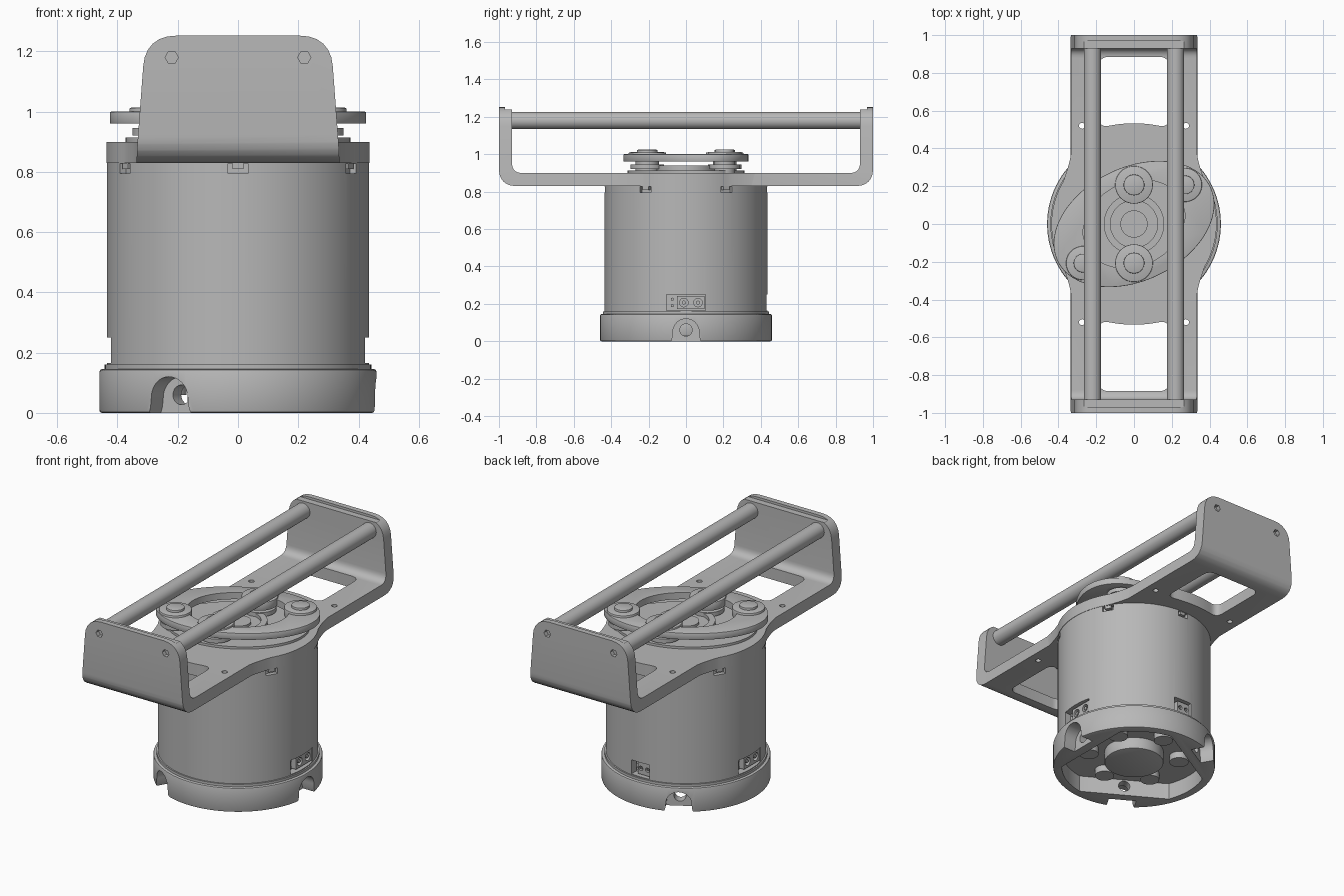
import bpy, bmesh
from math import sin, cos, pi, radians, sqrt
from mathutils import Matrix

cube = bpy.data.objects.get("Cube")
if cube:
    bpy.data.objects.remove(cube, do_unlink=True)

grey = bpy.data.materials.new("machined_grey")
grey.use_nodes = True
COLOUR = (0.48, 0.48, 0.48, 1)
grey.diffuse_color = COLOUR
grey.node_tree.nodes["Principled BSDF"].inputs["Base Color"].default_value = COLOUR


def prism(name, pts, a, b, axis="z", turn=0, bevel=0):
    """Extrude a 2D outline from a to b along an axis, then turn it about z."""
    place = {"z": lambda u, v, w: (u, v, w),
             "y": lambda u, v, w: (u, w, v),
             "x": lambda u, v, w: (w, u, v)}[axis]
    bm = bmesh.new()
    rings = [[bm.verts.new(place(u, v, w)) for u, v in pts] for w in (a, b)]
    n = len(pts)
    caps = [bm.faces.new(r) for r in rings]
    for i in range(n):
        j = (i + 1) % n
        bm.faces.new((rings[0][i], rings[0][j], rings[1][j], rings[1][i]))
    bmesh.ops.recalc_face_normals(bm, faces=bm.faces)
    if bevel:
        edges = list({e for f in caps for e in f.edges})
        bmesh.ops.bevel(bm, geom=edges, offset=bevel, segments=2, profile=0.5, affect="EDGES")
    bm.transform(Matrix.Rotation(radians(turn), 4, "Z"))
    mesh = bpy.data.meshes.new(name)
    bm.to_mesh(mesh)
    bm.free()
    mesh.materials.append(grey)
    obj = bpy.data.objects.new(name, mesh)
    bpy.context.collection.objects.link(obj)
    return obj


def circle(r, u=0, v=0, n=32):
    return [(u + r * cos(2 * pi * i / n), v + r * sin(2 * pi * i / n)) for i in range(n)]


def box(u0, u1, v0, v1):
    return [(u0, v0), (u1, v0), (u1, v1), (u0, v1)]


def rounded(corners, n=6):
    """Outline with each (u, v, radius) corner softened by a quadratic arc."""
    out = []
    for i, (u, v, r) in enumerate(corners):
        if not r:
            out.append((u, v))
            continue
        ends = []
        for k in (i - 1, (i + 1) % len(corners)):
            du, dv = corners[k][0] - u, corners[k][1] - v
            d = sqrt(du * du + dv * dv)
            ends.append((u + du / d * r, v + dv / d * r))
        (p, q), (s, t) = ends
        for k in range(n + 1):
            f = k / n
            g, h, m = (1 - f) ** 2, 2 * f * (1 - f) * 0.9, f * f
            w = g + h + m
            out.append(((g * p + h * u + m * s) / w, (g * q + h * v + m * t) / w))
    return out


def combine(obj, others, op="DIFFERENCE"):
    """Apply booleans and discard the helper solids."""
    for o in others:
        mod = obj.modifiers.new("cut", "BOOLEAN")
        mod.operation, mod.solver, mod.object = op, "EXACT", o
    dg = bpy.context.evaluated_depsgraph_get()
    dg.update()
    mesh = bpy.data.meshes.new_from_object(obj.evaluated_get(dg))
    obj.modifiers.clear()
    obj.data = mesh
    for o in others:
        bpy.data.objects.remove(o, do_unlink=True)
    return obj


# Base ring: hollow underside, three arched cable notches with through holes
base = prism("base_ring", circle(0.46, n=96), 0, 0.145, bevel=0.008)
cavity = []
for i in range(120):
    t = 2 * pi * i / 120
    off = (t + pi / 3) % (2 * pi / 3) - pi / 3
    r = min(0.41, 0.32 / cos(off))
    cavity.append((r * cos(t), r * sin(t)))
arch = [(-0.085, -0.02), (0.085, -0.02), (0.073, 0.02)]
arch += [(0.07 * cos(pi * i / 16), 0.05 + 0.07 * sin(pi * i / 16)) for i in range(17)]
arch += [(-0.073, 0.02)]
cutters = [prism("cavity_cutter", cavity, -0.05, 0.1)]
for a in (0, 120, 240):
    cutters.append(prism("notch_cutter", arch, 0.375, 0.6, "x", a))
    cutters.append(prism("hole_cutter", circle(0.033, 0, 0.06, 20), 0.28, 0.5, "x", a))
combine(base, cutters)
prism("underside_hub", circle(0.168, n=48), 0.03, 0.11, bevel=0.006)
for a in range(30, 390, 60):
    prism("underside_boss", circle(0.055, 0.26, 0, 24), 0.06, 0.11, turn=a)

# Motor body: connector sockets near the bottom, slots around the top
prism("body_flange", circle(0.443, n=96), 0.14, 0.16)
body = prism("body_shell", circle(0.435, n=96), 0.14, 0.835)
cutters = []
sockets = ((0, 0.105), (90, 0.06), (180, 0.105))
for a, w in sockets:
    cutters.append(prism("socket_cutter", box(-w, w, 0.165, 0.25), 0.385, 0.6, "x", a))
for a in range(30, 390, 60):
    cutters.append(prism("slot_cutter", box(-0.034, 0.034, 0.795, 0.828), 0.41, 0.6, "x", a))
combine(body, cutters)
for a in range(30, 390, 60):
    prism("slot_tab", box(-0.018, 0.018, 0.81, 0.835), 0.4, 0.432, "x", a)
for a, w in sockets:
    plug = prism("connector_plug", box(-w * 0.45, w * 0.95, 0.172, 0.243), 0.38, 0.418, "x", a)
    pins = [w * 0.25 + k * w * 0.36 for k in (-1, 1)]
    combine(plug, [prism("pin_cutter", circle(w * 0.22, p, 0.207, 16), 0.395, 0.5, "x", a) for p in pins])
    for p in pins:
        prism("connector_pin", circle(w * 0.1, p, 0.207, 10), 0.38, 0.415, "x", a)
    for z in (0.19, 0.225):
        prism("connector_contact", circle(0.008, -w * 0.7, z, 8), 0.38, 0.4, "x", a)

# Handle frame: U-shaped sheet trimmed to the tapered end-wall outline
u_shape = rounded([(-1, 0.83, 0.09), (1, 0.83, 0.09), (1, 1.255, 0), (0.93, 1.255, 0),
                   (0.93, 0.9, 0.05), (-0.93, 0.9, 0.05), (-0.93, 1.255, 0), (-1, 1.255, 0)])
frame = prism("handle_frame", u_shape, -0.4, 0.4, "x")
wall = rounded([(-0.338, 0.8, 0), (0.338, 0.8, 0), (0.335, 0.88, 0.03),
                (0.307, 1.252, 0.1), (-0.307, 1.252, 0.1), (-0.335, 0.88, 0.03)])
combine(frame, [prism("wall_outline", wall, -1.1, 1.1, "y")], "INTERSECT")

# Flared round centre of the frame
flare = []
for i in range(49):
    y = -0.44 + 0.88 * i / 48
    s = max(0, 1 - abs(y) / 0.42)
    x = 0.33 + 0.1 * s * s * (3 - 2 * s)
    flare.append((max(x, sqrt(max(0, 0.437 ** 2 - y * y))), y))
outline = flare + [(-x, y) for x, y in reversed(flare)]
combine(frame, [prism("flare_solid", outline, 0.83, 0.9)], "UNION")

# Windows, mounting holes, socket screws and wall-edge steps
cutters = []
for s in (-1, 1):
    win = rounded([(-0.185, s * 0.51, 0.05), (0, s * 0.545, 0.12), (0.185, s * 0.51, 0.05),
                   (0.185, s * 0.885, 0.05), (-0.185, s * 0.885, 0.05)])
    cutters.append(prism("window_cutter", win, 0.7, 1))
    step = sorted((s * 0.9, s * 0.968))
    cutters.append(prism("step_cutter", box(-0.4, 0.4, 1.238, 1.3), *step, "y"))
    for x in (-0.22, 0.22):
        hexagon = circle(0.022, x, 1.18, 6)
        cutters.append(prism("screw_cutter", hexagon, *sorted((s * 0.975, s * 1.1)), "y"))
    for x in (-0.275, 0.275):
        cutters.append(prism("mount_cutter", circle(0.016, x, s * 0.52, 16), 0.7, 1))
combine(frame, cutters)

# Grip rods
for x in (-0.22, 0.22):
    prism("grip_rod", circle(0.046, x, 1.18, 40), -0.945, 0.945, "y")


# Rotor: tilted oval ring above a stepped hub
def oval(a, b):
    return [(a * x, b * y) for x, y in circle(1, n=96)]


TILT = 26
prism("hub_plate", oval(0.39, 0.29), 0.89, 0.914, turn=TILT)
hub = prism("hub_ring", circle(0.16, n=48), 0.9, 0.94)
combine(hub, [prism("hub_cutter", circle(0.125, n=48), 0.92, 1)])
prism("hub_cap", circle(0.072), 0.9, 0.935)
rotor = prism("rotor_ring", oval(0.45, 0.3), 0.96, 1.0, turn=TILT, bevel=0.004)
combine(rotor, [prism("rotor_cutter", oval(0.28, 0.22), 0.9, 1.1, turn=TILT)])

# Rollers: outer pair on the ring's tips, inner pair beside the hub
for s in (-1, 1):
    for name, x, r, top in (("outer_roller", 0.27, 0.09, 1.013), ("inner_roller", 0, 0.1, 1.01)):
        x, y = s * x, s * 0.207
        prism(name + "_post", circle(r * 0.62, x, y), 0.9, 0.97)
        prism(name + "_collar", circle(r * 0.9, x, y), 0.92, 0.945)
        prism(name, circle(r, x, y, 40), 0.96, top, bevel=0.005)
        prism(name + "_cap", circle(r * 0.55, x, y), 1.0, top + 0.013, bevel=0.003)

# Smooth curved walls while keeping machined edges crisp
bpy.ops.object.select_all(action="DESELECT")
for o in bpy.context.collection.objects:
    if o.type == "MESH" and grey.name in o.data.materials:
        o.select_set(True)
        bpy.context.view_layer.objects.active = o
bpy.ops.object.shade_smooth_by_angle(angle=radians(30))
bpy.ops.object.select_all(action="DESELECT")
